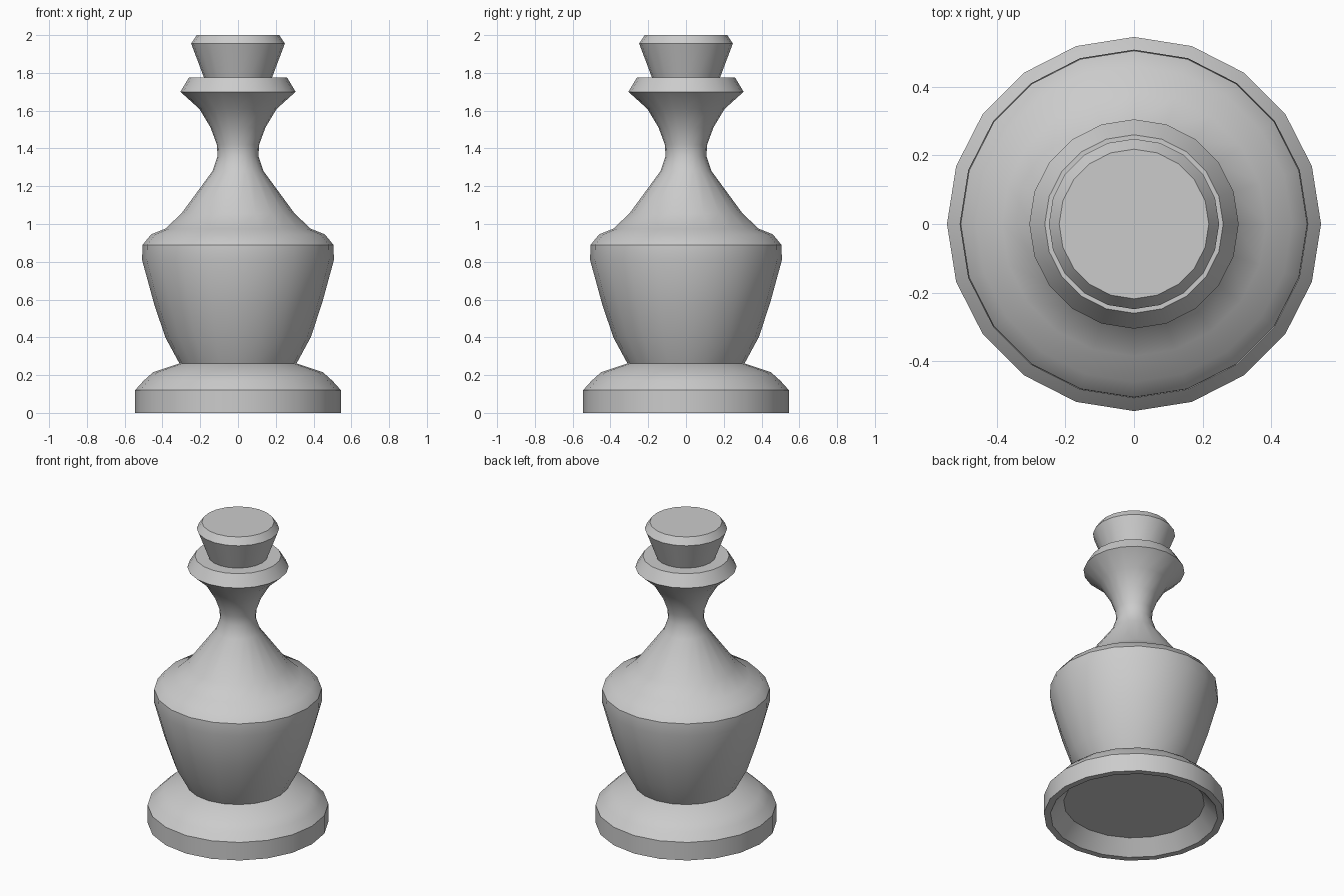
import bpy, bmesh, math

if "Cube" in bpy.data.objects:
    bpy.data.objects.remove(bpy.data.objects["Cube"])

SIDES = 20


def lathe(name, profile):
    """Spin (radius, z) points about z; a radius of 0 closes the end with a flat cap."""
    bm = bmesh.new()
    rings = []
    for r, z in profile:
        ring = []
        for i in range(SIDES):
            a = 2 * math.pi * i / SIDES
            ring.append(bm.verts.new((r * math.cos(a), r * math.sin(a), z)))
        rings.append(ring)
    for lo, hi in zip(rings, rings[1:]):
        for i in range(SIDES):
            j = (i + 1) % SIDES
            bm.faces.new((lo[i], lo[j], hi[j], hi[i]))
    return bm, rings, name


def finish(bm, name):
    mesh = bpy.data.meshes.new(name)
    bm.to_mesh(mesh)
    bm.free()
    obj = bpy.data.objects.new(name, mesh)
    bpy.context.collection.objects.link(obj)
    bpy.ops.object.select_all(action='DESELECT')
    obj.select_set(True)
    bpy.context.view_layer.objects.active = obj
    bpy.ops.object.shade_smooth_by_angle(angle=math.radians(35))


# base: recessed underside, straight rim, domed top
bm, rings, name = lathe("base", [
    (0.425, 0.09), (0.505, 0.0), (0.545, 0.0), (0.545, 0.12),
    (0.50, 0.17), (0.45, 0.215), (0.31, 0.262)])
bm.faces.new(rings[0][::-1])
finish(bm, name)

# body: flared cup, rounded shoulder, neck and collar
bm, rings, name = lathe("body", [
    (0.31, 0.262), (0.385, 0.40), (0.445, 0.58), (0.508, 0.81),
    (0.505, 0.89), (0.46, 0.945), (0.385, 0.975), (0.30, 1.055),
    (0.135, 1.28), (0.108, 1.36), (0.112, 1.42), (0.145, 1.51),
    (0.205, 1.61), (0.305, 1.70), (0.26, 1.775), (0.18, 1.775)])
finish(bm, name)

# crown: flared cap with bevelled flat top
bm, rings, name = lathe("crown", [(0.18, 1.775), (0.248, 1.955), (0.218, 2.0)])
bm.faces.new(rings[-1])
finish(bm, name)
